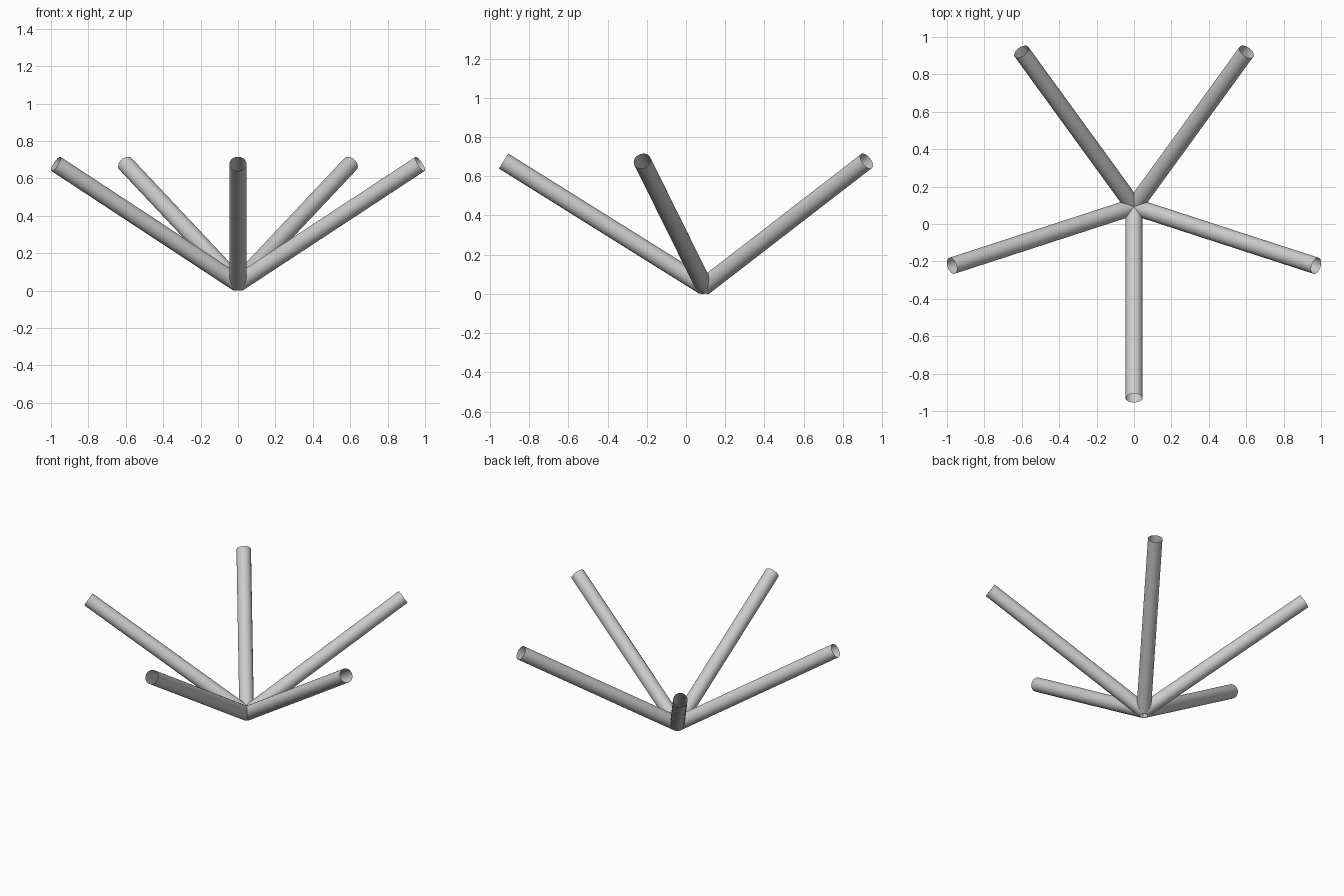
import bpy
from math import radians, sin, cos, tan
from mathutils import Vector

if "Cube" in bpy.data.objects:
    bpy.data.objects.remove(bpy.data.objects["Cube"])

RADIUS = 0.045              # tube radius
TILT = radians(32)          # rise above horizontal
REACH = 1.0235              # horizontal reach of each tube
HUB = Vector((0, 0.093, RADIUS * cos(TILT)))


def tube(name, heading):
    """Open-ended tube running from the hub outward and upward."""
    tip = HUB + Vector((REACH * cos(heading), REACH * sin(heading), REACH * tan(TILT)))
    axis = tip - HUB
    bpy.ops.mesh.primitive_cylinder_add(
        vertices=32, radius=RADIUS, depth=axis.length, end_fill_type='NOTHING',
        location=(HUB + tip) / 2, rotation=axis.to_track_quat('Z', 'Y').to_euler())
    ob = bpy.context.object
    ob.name = name
    bpy.ops.object.shade_smooth_by_angle()


# Five tubes fanned evenly around the hub, starting at the front
names = ["front_tube", "right_tube", "back_right_tube", "back_left_tube", "left_tube"]
for i, name in enumerate(names):
    tube(name, radians(-90 + 72 * i))
